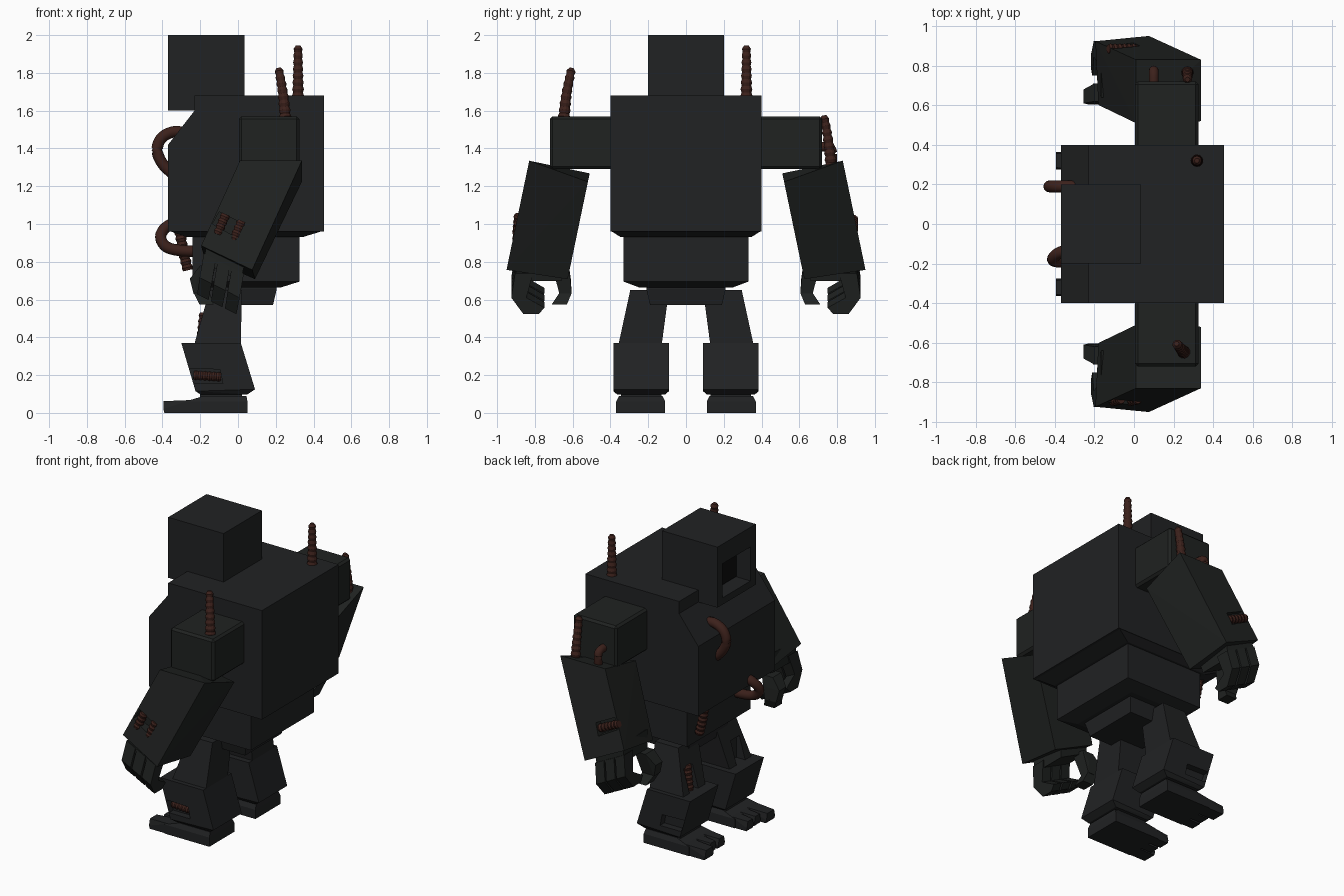
import bpy, bmesh, math
from mathutils import Vector

if "Cube" in bpy.data.objects:
    bpy.data.objects.remove(bpy.data.objects["Cube"])


def material(name, rgb):
    m = bpy.data.materials.new(name)
    m.diffuse_color = (*rgb, 1)
    m.use_nodes = True
    m.node_tree.nodes["Principled BSDF"].inputs["Base Color"].default_value = m.diffuse_color
    return m


PLATE = material("dark_plate", (0.015, 0.016, 0.017))
LIMB = material("limb_plate", (0.014, 0.016, 0.015))
BLACK = material("black_screen", (0.004, 0.004, 0.004))
RUST = material("rust_cable", (0.045, 0.015, 0.011))


def finish(name, bm, mat):
    bmesh.ops.recalc_face_normals(bm, faces=bm.faces[:])
    me = bpy.data.meshes.new(name)
    bm.to_mesh(me)
    bm.free()
    ob = bpy.data.objects.new(name, me)
    bpy.context.collection.objects.link(ob)
    me.materials.append(mat)
    return ob


def hull(name, pts, mat=PLATE, bevel=0):
    bm = bmesh.new()
    for p in pts:
        bm.verts.new(p)
    bmesh.ops.convex_hull(bm, input=bm.verts[:])
    bmesh.ops.dissolve_limit(bm, angle_limit=0.02, verts=bm.verts[:], edges=bm.edges[:])
    if bevel:
        bmesh.ops.bevel(bm, geom=bm.edges[:], offset=bevel, segments=1, affect='EDGES')
    return finish(name, bm, mat)


def rect(z, x0, x1, y0, y1):
    return [(x, y, z) for x in (x0, x1) for y in (y0, y1)]


def box(name, x0, x1, y0, y1, z0, z1, mat=PLATE, bevel=0):
    y0, y1 = sorted((y0, y1))
    return hull(name, rect(z0, x0, x1, y0, y1) + rect(z1, x0, x1, y0, y1), mat, bevel)


def cut(ob, cutter):
    # carve a recess, then drop the cutter
    mod = ob.modifiers.new("recess", 'BOOLEAN')
    mod.object = cutter
    mod.solver = 'EXACT'
    dg = bpy.context.evaluated_depsgraph_get()
    me = bpy.data.meshes.new_from_object(ob.evaluated_get(dg))
    ob.modifiers.clear()
    ob.data = me
    bpy.data.objects.remove(cutter)


def cable(name, pts, r=0.03, ribs=0, tip=False):
    # round tube along a smoothed path, optionally ribbed and pointed
    P = [Vector(p) for p in pts]
    P = [2 * P[0] - P[1]] + P + [2 * P[-1] - P[-2]]
    segs = len(P) - 3
    n = ribs * 2 if ribs else segs * 6

    def at(u):
        i = min(int(u), segs - 1)
        t = u - i
        a, b, c, d = P[i:i + 4]
        return 0.5 * (2 * b + (c - a) * t + (2 * a - 5 * b + 4 * c - d) * t * t
                      + (3 * b - a - 3 * c + d) * t ** 3)
    bm = bmesh.new()
    rings = []
    for k in range(n + 1):
        u = segs * k / n
        tan = at(min(u + 0.01, segs)) - at(max(u - 0.01, 0))
        q = tan.to_track_quat('Z', 'Y')
        rad = r * (0.82 if ribs and k % 2 == 0 else 1)
        if tip:
            rad *= 1 - 0.3 * k / n if k < n else 0.45
        rings.append([bm.verts.new(at(u) + q @ Vector((rad * math.cos(a), rad * math.sin(a), 0)))
                      for a in (math.tau * j / 12 for j in range(12))])
    for a, b in zip(rings, rings[1:]):
        for j in range(12):
            bm.faces.new((a[j], a[j - 1], b[j - 1], b[j]))
    bm.faces.new(rings[0])
    bm.faces.new(rings[-1])
    ob = finish(name, bm, RUST)
    for f in ob.data.polygons:
        f.use_smooth = not ribs and len(f.vertices) == 4


# head with a recessed face window
head = box("head", -0.37, 0.035, -0.2, 0.2, 1.6, 2.0)
cut(head, box("window_cutter", -0.5, -0.25, -0.145, 0.145, 1.645, 1.87))
box("face_screen", -0.27, -0.24, -0.14, 0.14, 1.65, 1.865, BLACK)

# torso: side profile extruded across y, then tapered underside, waist and pelvis
bm = bmesh.new()
prof = [(-0.23, 1.68), (0.455, 1.68), (0.455, 0.96), (-0.37, 0.96), (-0.37, 1.42), (-0.23, 1.6)]
f = bm.faces.new([bm.verts.new((x, -0.4, z)) for x, z in prof])
ext = bmesh.ops.extrude_face_region(bm, geom=[f])
bmesh.ops.translate(bm, verts=[v for v in ext["geom"] if isinstance(v, bmesh.types.BMVert)], vec=(0, 0.8, 0))
finish("torso", bm, PLATE)
hull("torso_underside", rect(0.965, -0.37, 0.455, -0.4, 0.4) + rect(0.93, -0.27, 0.34, -0.345, 0.345))
hull("waist", rect(0.95, -0.24, 0.325, -0.33, 0.33) + rect(0.695, -0.24, 0.325, -0.33, 0.33)
     + rect(0.665, -0.17, 0.23, -0.25, 0.25))
hull("pelvis", rect(0.69, -0.17, 0.205, -0.21, 0.21) + rect(0.655, -0.17, 0.205, -0.21, 0.21)
     + rect(0.57, -0.15, 0.185, -0.19, 0.19))

for s, side in ((-1, "right"), (1, "left")):
    # shoulder block
    box(side + "_shoulder", 0.005, 0.325, s * 0.38, s * 0.72, 1.29, 1.57, LIMB, 0.014)

    # big slanted arm: outer face plane swept inwards
    outer = [(0.01, 1.335), (0.338, 1.335), (0.075, 0.757), (-0.195, 0.885), (-0.11, 1.06)]
    inner = [(0.01, 1.335), (0.338, 1.29), (0.09, 0.775), (-0.18, 0.895), (-0.10, 1.07)]
    pts = [(x, s * (0.83 + (1.335 - z) * 0.208), z) for x, z in outer]
    pts += [(x, s * (0.51 + (1.335 - z) * 0.208), z - 0.067) for x, z in inner]
    arm = hull(side + "_arm", pts, LIMB)
    slot = [(-0.135, 1.0), (-0.1, 1.065), (0.03, 1.0), (0.0, 0.925)]
    cut(arm, hull("arm_slot_cutter", [(x, s * y, z) for x, z in slot for y in (0.855, 1.05)]))

    # hand: palm, three curled fingers and a thumb
    def ring(c, w, t, y0, y1):
        return [(-0.07 + 0.89 * k - 0.17 * t, s * y, 0.82 - 0.45 * k - 0.98 * t)
                for k in (c - w, c + w) for y in (y0, y1)]
    hull(side + "_palm", ring(0, 0.115, -0.04, 0.64, 0.9) + ring(0, 0.11, 0.075, 0.66, 0.9), LIMB)
    for i, c in enumerate((-0.083, 0, 0.083)):
        knuckle = ring(c, 0.036, 0.16, 0.845, 0.925)
        hull(f"{side}_finger_{i}", ring(c, 0.036, 0.03, 0.81, 0.905) + knuckle, LIMB)
        hull(f"{side}_fingertip_{i}", knuckle + ring(c, 0.034, 0.25, 0.78, 0.86)
             + ring(c, 0.034, 0.215, 0.75, 0.8), LIMB)
    hull(side + "_thumb", rect(0.78, -0.2, -0.12, s * 0.62, s * 0.71)
         + rect(0.71, -0.255, -0.16, s * 0.61, s * 0.68) + rect(0.63, -0.235, -0.15, s * 0.605, s * 0.67), LIMB)
    hull(side + "_thumb_tip", rect(0.635, -0.235, -0.15, s * 0.605, s * 0.67)
         + rect(0.575, -0.205, -0.13, s * 0.63, s * 0.71), LIMB)

    # leg: thigh, shin leaning backwards, ankle
    thigh = hull(side + "_thigh", rect(0.65, -0.15, 0.02, s * 0.09, s * 0.295)
                 + rect(0.35, -0.235, 0.015, s * 0.13, s * 0.36))
    cut(thigh, box("thigh_slot_cutter", -0.4, -0.165, s * 0.2, s * 0.29, 0.3, 0.52))
    shin = hull(side + "_shin", [(x, s * y, z) for y in (0.09, 0.385)
                                 for x, z in ((-0.3, 0.37), (0.015, 0.37), (0.09, 0.125), (-0.225, 0.115))]
                + rect(0.098, -0.2, 0.05, s * 0.11, s * 0.365))
    cut(shin, hull("shin_slot_cutter", [(x, s * y, z) for y in (0.34, 0.5) for x, z in
                                        ((-0.26, 0.235), (-0.095, 0.23), (-0.08, 0.155), (-0.235, 0.155))]))
    box(side + "_ankle", -0.2, 0.02, s * 0.13, s * 0.345, 0.06, 0.12)
    # foot with toes
    hull(side + "_foot", rect(0, -0.28, 0.05, s * 0.11, s * 0.37) + rect(0.06, -0.28, 0.05, s * 0.11, s * 0.37)
         + rect(0.09, -0.18, 0.045, s * 0.125, s * 0.355))
    for i, (y0, y1, tip) in enumerate(((0.115, 0.185, -0.365), (0.2, 0.265, -0.36), (0.275, 0.365, -0.395))):
        hull(f"{side}_toe_{i}", rect(0, -0.25, tip + 0.005, s * y0, s * y1)
             + rect(0.062, -0.25, tip, s * (y0 + 0.01), s * (y1 - 0.01)) + rect(0.02, -0.25, tip, s * y0, s * y1)
             + rect(0.068, -0.25, -0.25, s * y0, s * y1))

# torn ribbed cables
cable("back_spike", [(0.318, 0.32, 1.66), (0.318, 0.32, 1.945)], 0.033, 8, True)
cable("right_shoulder_spike", [(0.252, -0.648, 1.55), (0.238, -0.632, 1.69), (0.215, -0.605, 1.825)], 0.034, 8, True)
cable("left_shoulder_cable", [(0.27, 0.77, 1.29), (0.27, 0.755, 1.43), (0.27, 0.73, 1.575)], 0.033, 8, True)
cable("hanging_cable", [(-0.31, 0.24, 0.97), (-0.29, 0.24, 0.86), (-0.265, 0.24, 0.755)], 0.03, 7)
cable("left_thigh_cable", [(-0.195, 0.245, 0.34), (-0.175, 0.245, 0.53)], 0.032, 6)
cable("right_shin_cable", [(-0.235, -0.345, 0.2), (-0.09, -0.345, 0.19)], 0.025, 6)
cable("left_arm_cable", [(-0.13, 0.885, 1.03), (0.01, 0.885, 0.965)], 0.027, 6)
for i, (x, z) in enumerate(((-0.09, 1.0), (-0.005, 0.965))):
    cable(f"right_arm_cable_{i}", [(x + 0.025, -0.885, z + 0.05), (x - 0.02, -0.895, z - 0.055)], 0.027, 4)

# smooth looping tubes
cable("left_shoulder_loop", [(0.1, 0.7, 1.41), (0.1, 0.765, 1.4), (0.1, 0.775, 1.35), (0.1, 0.765, 1.28)], 0.025)
cable("chest_loop", [(-0.26, 0.19, 1.48), (-0.34, 0.19, 1.488), (-0.405, 0.19, 1.455), (-0.428, 0.19, 1.39),
                     (-0.4, 0.19, 1.32), (-0.34, 0.19, 1.26)], 0.03)
cable("belly_loop", [(-0.33, -0.13, 1.01), (-0.385, -0.15, 0.98), (-0.41, -0.18, 0.93), (-0.38, -0.19, 0.88),
                     (-0.31, -0.19, 0.86), (-0.2, -0.19, 0.855)], 0.03)
